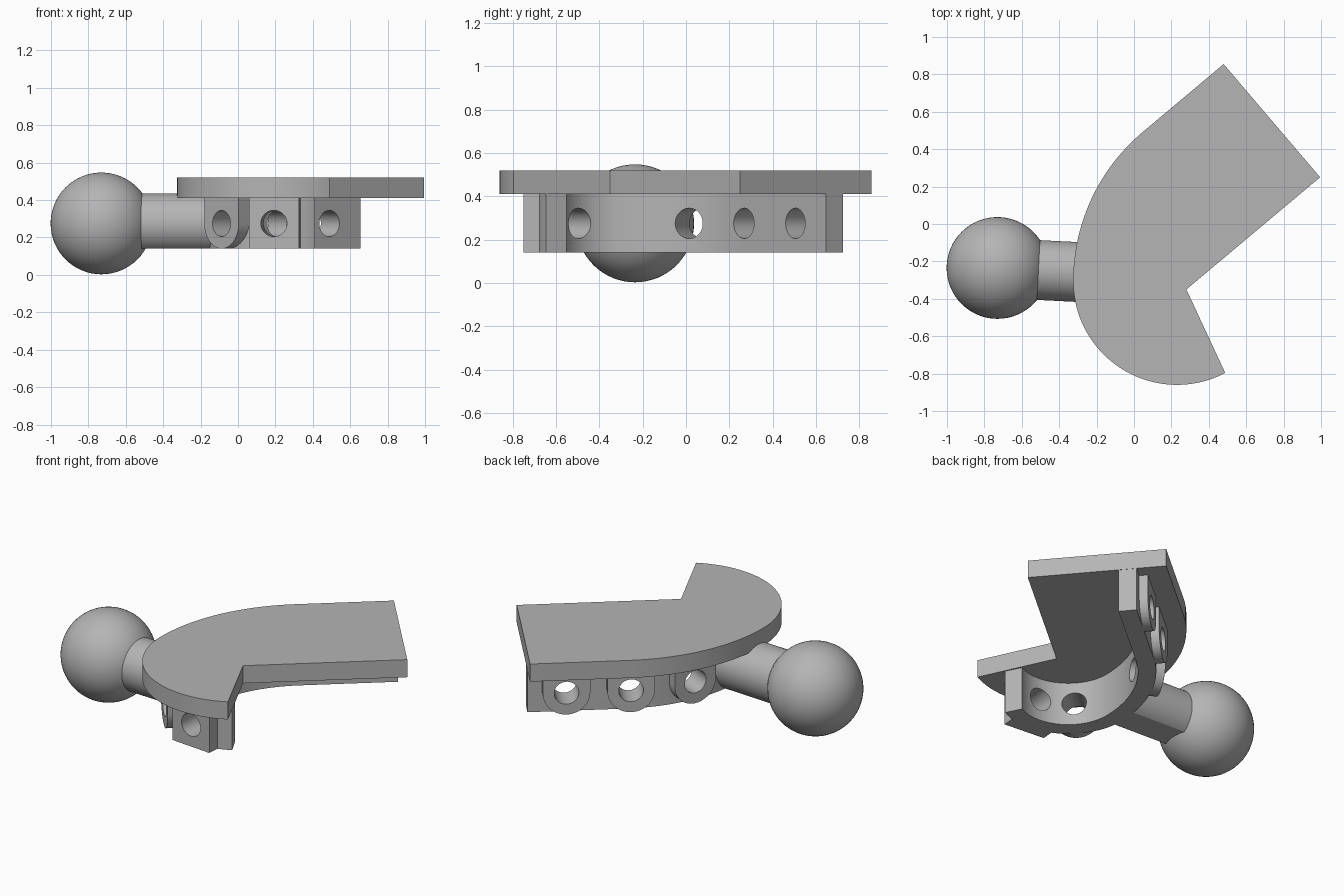
import bpy, bmesh
from math import cos, sin, radians, pi
from mathutils import Vector, Matrix

cube = bpy.data.objects.get("Cube")
if cube:
    bpy.data.objects.remove(cube, do_unlink=True)

grey = bpy.data.materials.new("plain_grey")
grey.use_nodes = True
colour = (0.46, 0.46, 0.46, 1)
grey.diffuse_color = colour
grey.node_tree.nodes["Principled BSDF"].inputs["Base Color"].default_value = colour

SMALL, SMALL_R = Vector((0.23, -0.305)), 0.555   # tight front curve
BIG, BIG_R = Vector((0.715, -0.305)), 1.04       # sweeping back curve
STRAIGHT = 0.565                                 # straight run after the curves
BOTTOM, PLATE_Z, PLATE_TOP, MID = 0.14, 0.41, 0.52, 0.275


def polar(centre, r, deg):
    a = radians(deg)
    return centre + Vector((cos(a), sin(a))) * r


def make(name, bm):
    bmesh.ops.recalc_face_normals(bm, faces=bm.faces[:])
    mesh = bpy.data.meshes.new(name)
    bm.to_mesh(mesh)
    bm.free()
    mesh.materials.append(grey)
    obj = bpy.data.objects.new(name, mesh)
    bpy.context.collection.objects.link(obj)
    return obj


def smooth(obj):
    bpy.ops.object.select_all(action='DESELECT')
    obj.select_set(True)
    bpy.context.view_layer.objects.active = obj
    bpy.ops.object.shade_smooth_by_angle(angle=radians(30))


def prism(name, points, vec):
    bm = bmesh.new()
    face = bm.faces.new([bm.verts.new(p) for p in points])
    ext = bmesh.ops.extrude_face_region(bm, geom=[face])
    bmesh.ops.translate(bm, vec=vec,
                        verts=[v for v in ext["geom"] if isinstance(v, bmesh.types.BMVert)])
    return make(name, bm)


def tube(r, depth, centre, direction, segments):
    bm = bmesh.new()
    rot = Vector((0, 0, 1)).rotation_difference(direction).to_matrix().to_4x4()
    bmesh.ops.create_cone(bm, cap_ends=True, segments=segments, radius1=r, radius2=r,
                          depth=depth, matrix=Matrix.Translation(centre) @ rot)
    return bm


def outline(offset, start):
    """Outer curve moved inward, from the front end to the back end."""
    pts = [polar(SMALL, SMALL_R - offset, start + (180 - start) * i / 40) for i in range(41)]
    pts += [polar(BIG, BIG_R - offset, 180 - 50 * i / 24) for i in range(1, 25)]
    pts.append(pts[-1] + polar(Vector((0, 0)), STRAIGHT, 40))
    return pts


# Flat top plate with a notched inner side
plate_pts = outline(0, 297.7) + [Vector((0.995, 0.25)), Vector((0.28, -0.35))]
top_plate = prism("top_plate", [(p.x, p.y, PLATE_Z) for p in plate_pts],
                  (0, 0, PLATE_TOP - PLATE_Z))

# Curved wall under the plate
wall_pts = outline(0.17, 298) + outline(0.274, 298.5)[::-1]
curved_wall = prism("curved_wall", [(p.x, p.y, BOTTOM) for p in wall_pts],
                    (0, 0, PLATE_Z - BOTTOM))

# Pads around the holes: centre, radius, angle, shift along the straight, square bottom
spots = [("front_pad", SMALL, SMALL_R, 265, 0, True),
         ("front_corner_pad", SMALL, SMALL_R, 223, 0, False),
         ("side_pad", BIG, BIG_R, 155.3, 0, False),
         ("back_pad_inner", BIG, BIG_R, 130, -0.02, False),
         ("back_pad_outer", BIG, BIG_R, 130, 0.347, False)]
HALF = MID - BOTTOM
pads, cutters = [], []
for name, centre, radius, deg, shift, square in spots:
    normal = polar(Vector((0, 0)), 1, deg).to_3d()
    along = Vector((normal.y, -normal.x, 0))
    face_mid = polar(centre, radius - 0.12, deg).to_3d() + along * shift
    if square:
        profile = [(-HALF, BOTTOM), (HALF, BOTTOM)]
    else:
        profile = [(-HALF * cos(pi * i / 24), MID - HALF * sin(pi * i / 24)) for i in range(25)]
    profile += [(HALF, PLATE_Z), (-HALF, PLATE_Z)]
    pts = [face_mid + along * u + Vector((0, 0, z)) for u, z in profile]
    pads.append(prism(name, pts, -normal * 0.08))
    hole = tube(0.07, 0.4, face_mid - normal * 0.1 + Vector((0, 0, MID)), normal, 40)
    cutters.append(make("hole_cutter", hole))


def cut(obj, tools):
    for tool in tools:
        mod = obj.modifiers.new("hole", 'BOOLEAN')
        mod.operation, mod.solver, mod.object = 'DIFFERENCE', 'EXACT', tool
    bpy.context.view_layer.update()
    result = obj.evaluated_get(bpy.context.evaluated_depsgraph_get())
    mesh = bpy.data.meshes.new_from_object(result)
    obj.modifiers.clear()
    obj.data = mesh


# Drill the wall and every pad
cut(curved_wall, cutters)
for pad, cutter in zip(pads, cutters):
    cut(pad, [cutter])
for cutter in cutters:
    bpy.data.objects.remove(cutter, do_unlink=True)

# Ball
ball_at = Vector((-0.73, -0.235, MID))
bm = bmesh.new()
bmesh.ops.create_uvsphere(bm, u_segments=64, v_segments=32, radius=0.272,
                          matrix=Matrix.Translation(ball_at))
ball = make("ball", bm)

# Arm from the ball to the wall, flattened underneath
arm_end = Vector((-0.1, -0.267, MID))
axis = arm_end - ball_at
bm = tube(0.16, axis.length, (ball_at + arm_end) / 2, axis.normalized(), 64)
cutres = bmesh.ops.bisect_plane(bm, geom=bm.verts[:] + bm.edges[:] + bm.faces[:],
                                plane_co=(0, 0, BOTTOM), plane_no=(0, 0, -1), clear_outer=True)
bmesh.ops.holes_fill(bm, edges=[e for e in bm.edges if e.is_boundary])
arm = make("arm", bm)

for obj in [top_plate, curved_wall, ball, arm] + pads:
    smooth(obj)
